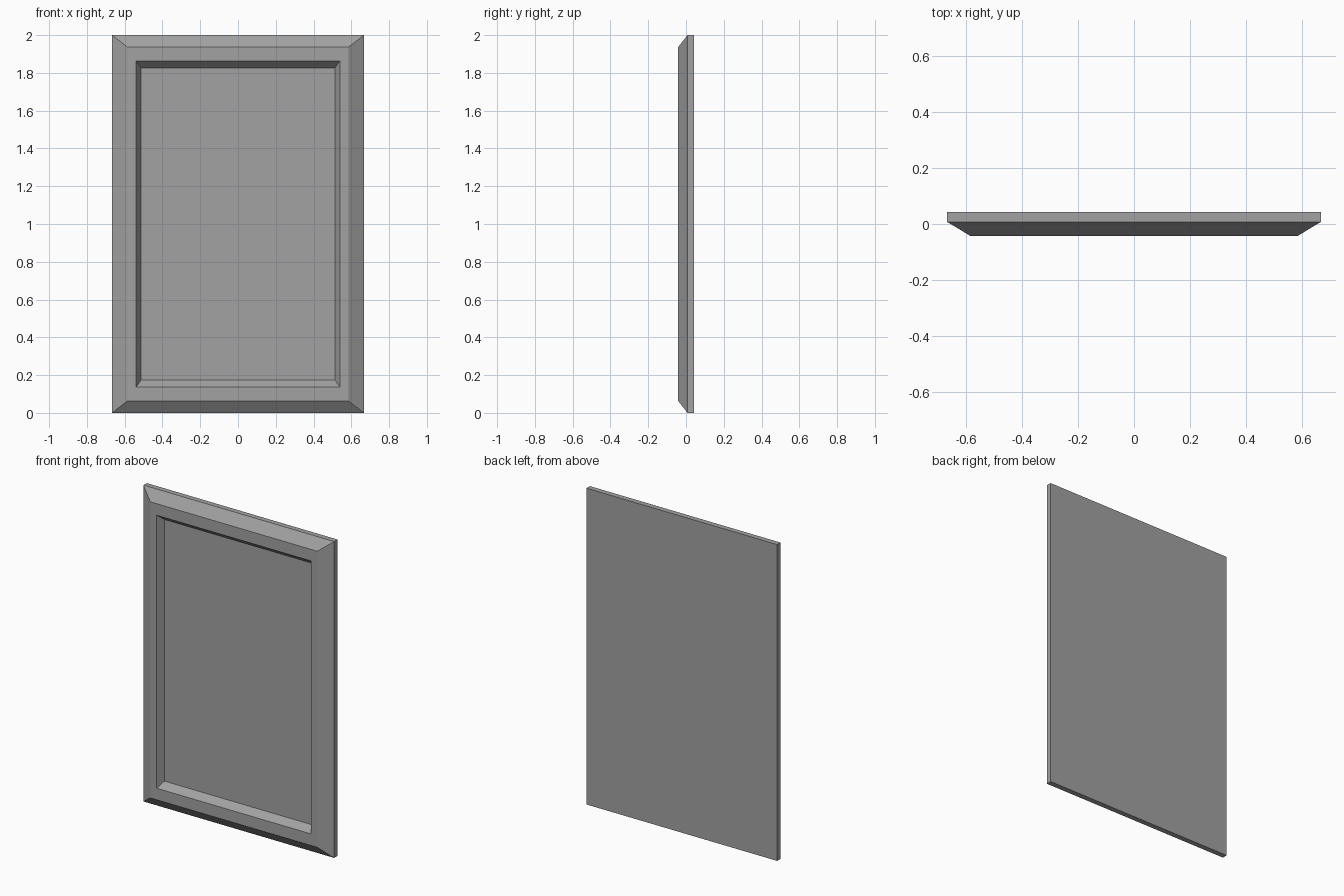
import bpy
import bmesh

if "Cube" in bpy.data.objects:
    bpy.data.objects.remove(bpy.data.objects["Cube"], do_unlink=True)

# Single flat grey
grey = bpy.data.materials.new("mid_grey")
GREY = (0.36, 0.36, 0.36, 1.0)
grey.use_nodes = True
grey.diffuse_color = GREY
grey.node_tree.nodes["Principled BSDF"].inputs["Base Color"].default_value = GREY

# Concentric rectangles from back to recessed panel: half width, half height, y
RINGS = [
    (0.667, 1.0, 0.042),      # back edge
    (0.667, 1.0, 0.008),      # start of outer bevel
    (0.584, 0.936, -0.042),   # frame face, outer edge
    (0.539, 0.863, -0.042),   # frame face, inner edge
    (0.514, 0.827, -0.001),   # recessed panel
]


def rectangle(bm, half_w, half_h, y):
    corners = ((-1, -1), (1, -1), (1, 1), (-1, 1))
    return [bm.verts.new((sx * half_w, y, 1 + sz * half_h)) for sx, sz in corners]


# Framed panel: bridge each rectangle to the next, then cap both ends
bm = bmesh.new()
loops = [rectangle(bm, *ring) for ring in RINGS]
for a, b in zip(loops, loops[1:]):
    for i in range(4):
        j = (i + 1) % 4
        bm.faces.new((a[i], a[j], b[j], b[i]))
bm.faces.new(loops[0][::-1])
bm.faces.new(loops[-1])
bmesh.ops.recalc_face_normals(bm, faces=bm.faces)

mesh = bpy.data.meshes.new("framed_panel")
bm.to_mesh(mesh)
bm.free()
mesh.materials.append(grey)
panel = bpy.data.objects.new("framed_panel", mesh)
bpy.context.collection.objects.link(panel)
